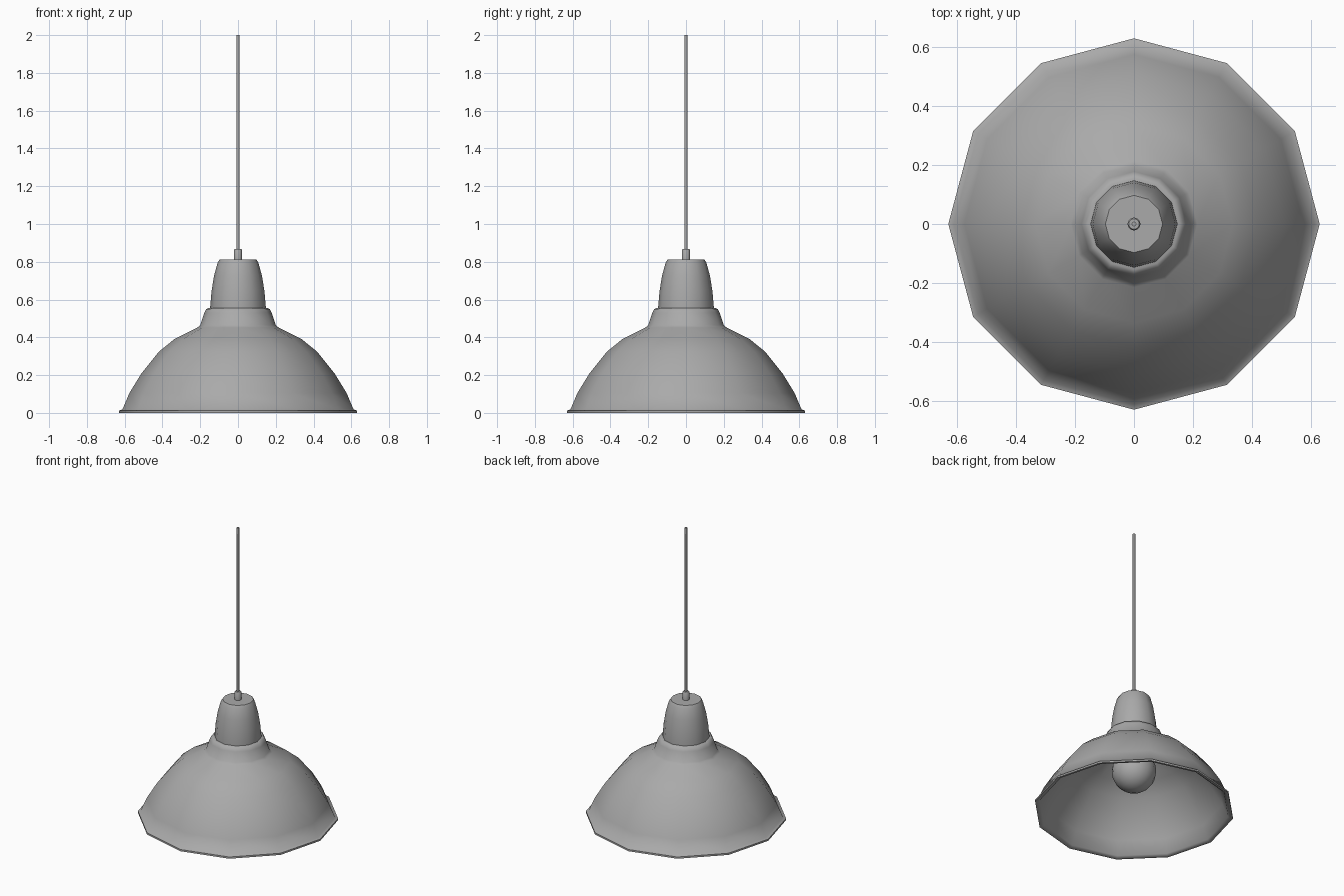
import bpy
import bmesh
from math import radians, sin, cos, pi

cube = bpy.data.objects.get("Cube")
if cube:
    bpy.data.objects.remove(cube, do_unlink=True)

grey = bpy.data.materials.new("grey")
grey.use_nodes = True
colour = (0.4, 0.4, 0.4, 1)
grey.diffuse_color = colour
grey.node_tree.nodes["Principled BSDF"].inputs["Base Color"].default_value = colour


def lathe(name, profile, sides=12, angle=50):
    """Turn a (radius, height) profile around z; radius 0 makes a pole."""
    bm = bmesh.new()
    verts = [bm.verts.new((r, 0, z)) for r, z in profile]
    edges = [bm.edges.new(pair) for pair in zip(verts, verts[1:])]
    bmesh.ops.spin(bm, geom=verts + edges, cent=(0, 0, 0), axis=(0, 0, 1),
                   angle=2 * pi, steps=sides, use_duplicate=False)
    bmesh.ops.remove_doubles(bm, verts=bm.verts, dist=0.0005)
    bmesh.ops.recalc_face_normals(bm, faces=bm.faces)
    mesh = bpy.data.meshes.new(name)
    bm.to_mesh(mesh)
    bm.free()
    mesh.materials.append(grey)
    obj = bpy.data.objects.new(name, mesh)
    bpy.context.collection.objects.link(obj)
    bpy.ops.object.select_all(action="DESELECT")
    obj.select_set(True)
    bpy.context.view_layer.objects.active = obj
    bpy.ops.object.shade_smooth_by_angle(angle=radians(angle))
    return obj


# Thin domed shade: outer skin, rolled rim, then the inner skin
outer = [(0.155, 0.556), (0.168, 0.55), (0.178, 0.53), (0.2, 0.465),
         (0.215, 0.452), (0.335, 0.392), (0.418, 0.325), (0.512, 0.208),
         (0.575, 0.105), (0.612, 0.018), (0.63, 0.012), (0.63, 0)]
inner = [(r - 0.012, z - 0.008) for r, z in reversed(outer[:-2])]
lathe("shade", [(0.13, 0.556)] + outer + [(0.615, 0)] + inner + [(0.13, 0.548)])

# Tapered holder cover with a flat top
lathe("holder_cover", [(0, 0.545), (0.147, 0.545), (0.147, 0.565), (0.14, 0.645),
                       (0.127, 0.725), (0.108, 0.795), (0.097, 0.813), (0, 0.813)])

# Cord grip and hanging cord
lathe("cord_grip", [(0, 0.81), (0.022, 0.81), (0.022, 0.862), (0.018, 0.868), (0, 0.868)])
lathe("cord", [(0, 0.86), (0.008, 0.86), (0.008, 2), (0, 2)], sides=8)

# Bulb: round globe running into a narrow neck, and its socket
globe = [(0.14 * sin(radians(a)), 0.28 - 0.14 * cos(radians(a)))
         for a in range(0, 136, 15)]
lathe("bulb", globe + [(0.07, 0.42), (0.055, 0.47), (0.055, 0.5), (0, 0.5)], sides=16)
lathe("socket", [(0, 0.48), (0.075, 0.48), (0.075, 0.56), (0, 0.56)])
